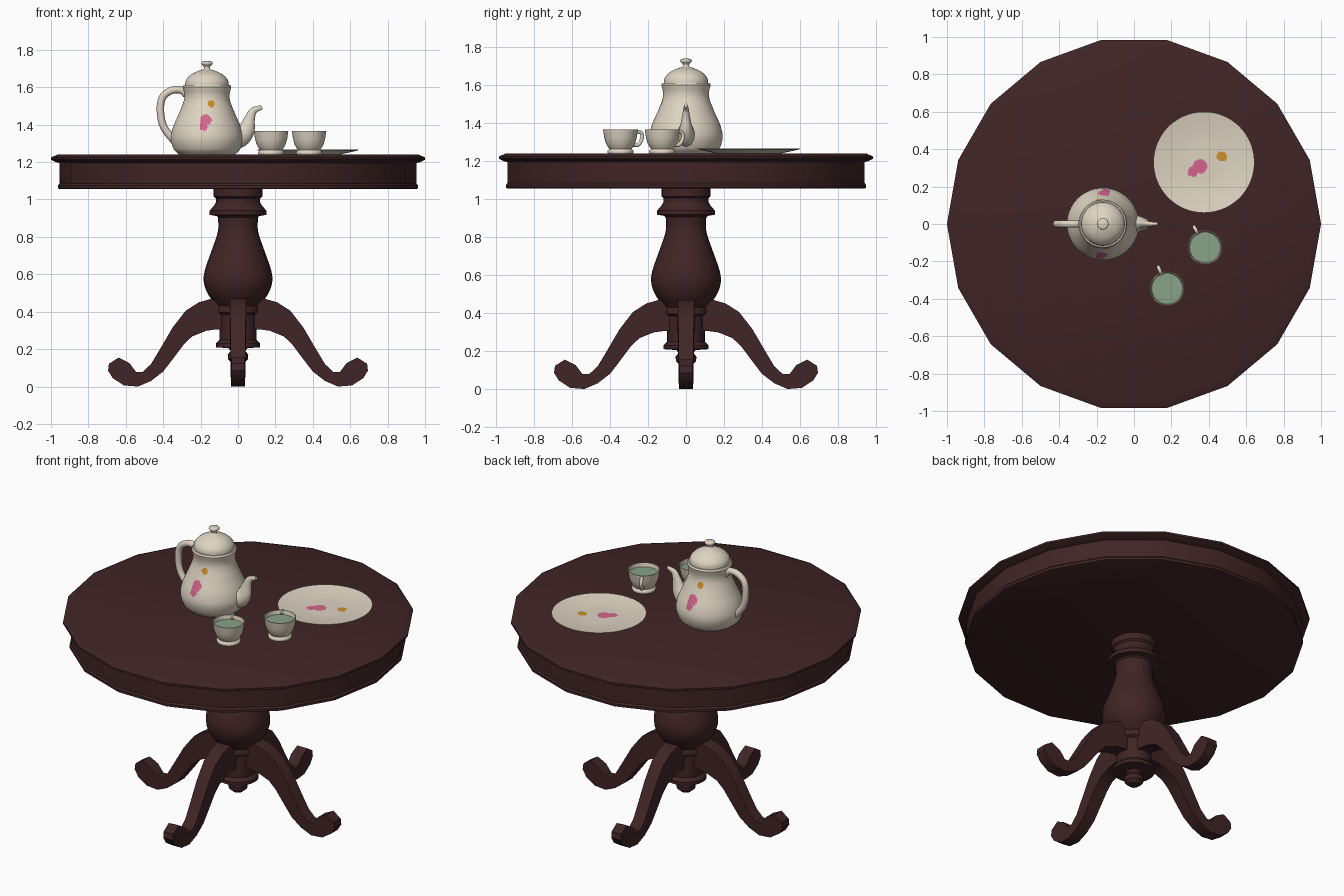
import bpy, bmesh, math
from mathutils import Vector

if "Cube" in bpy.data.objects:
    bpy.data.objects.remove(bpy.data.objects["Cube"])


def material(name, rgb):
    m = bpy.data.materials.new(name)
    m.diffuse_color = (*rgb, 1)
    m.use_nodes = True
    m.node_tree.nodes["Principled BSDF"].inputs["Base Color"].default_value = m.diffuse_color
    return m


WOOD = material("dark mahogany", (0.052, 0.018, 0.019))
CREAM = material("cream china", (0.73, 0.66, 0.54))
TEA = material("green tea", (0.25, 0.37, 0.25))
PINK = material("pink paint", (0.65, 0.13, 0.27))
GOLD = material("gold paint", (0.60, 0.28, 0.025))


def smooth_path(pts, n):
    """Catmull-Rom resampling, n steps per span."""
    if n < 2:
        return [Vector(p) for p in pts]
    v = [Vector(p) for p in pts]
    v = [2 * v[0] - v[1]] + v + [2 * v[-1] - v[-2]]
    out = []
    for i in range(1, len(v) - 2):
        a, b, c, d = v[i - 1:i + 3]
        for k in range(n):
            t = k / n
            out.append(0.5 * (2 * b + (c - a) * t + (2 * a - 5 * b + 4 * c - d) * t * t
                              + (3 * b - a - 3 * c + d) * t ** 3))
    return out + [v[-2]]


def finish(ob, angle=30):
    bpy.ops.object.select_all(action='DESELECT')
    ob.select_set(True)
    bpy.context.view_layer.objects.active = ob
    bpy.ops.object.shade_smooth_by_angle(angle=math.radians(angle))
    return ob


def mesh_object(name, bm, mats, loc=(0, 0, 0), angle=30):
    bmesh.ops.recalc_face_normals(bm, faces=bm.faces)
    me = bpy.data.meshes.new(name)
    bm.to_mesh(me)
    bm.free()
    for m in mats:
        me.materials.append(m)
    ob = bpy.data.objects.new(name, me)
    ob.location = loc
    bpy.context.collection.objects.link(ob)
    return finish(ob, angle)


def lathe(name, profile, segs, mats, loc=(0, 0, 0), angle=30, rule=None):
    """Revolve (r, z) points; points with r = 0 become poles."""
    bm = bmesh.new()
    rings = []
    for r, z in profile:
        if r < 1e-4:
            rings.append([bm.verts.new((0, 0, z))] * segs)
        else:
            rings.append([bm.verts.new((r * math.cos(2 * math.pi * i / segs),
                                        r * math.sin(2 * math.pi * i / segs), z))
                          for i in range(segs)])
    for a, b in zip(rings, rings[1:]):
        for i in range(segs):
            j = (i + 1) % segs
            f = bm.faces.new(list(dict.fromkeys((a[i], a[j], b[j], b[i]))))
            if rule:
                f.material_index = rule(f.calc_center_median())
    return mesh_object(name, bm, mats, loc, angle)


def tube(name, pts, radii, mat, loc=(0, 0, 0), rot=0, squash=1):
    """Round tube along an x-z path with changing radius."""
    path = smooth_path([(x, z, r) for (x, z), r in zip(pts, radii)], 5)
    cu = bpy.data.curves.new(name, 'CURVE')
    cu.dimensions = '3D'
    cu.bevel_depth = 1
    cu.bevel_resolution = 4
    cu.use_fill_caps = True
    sp = cu.splines.new('POLY')
    sp.points.add(len(path) - 1)
    for p, (x, z, r) in zip(sp.points, path):
        p.co = (x, 0, z, 1)
        p.radius = r
    cu.materials.append(mat)
    ob = bpy.data.objects.new(name, cu)
    ob.location, ob.rotation_euler.z, ob.scale.y = loc, rot, squash
    bpy.context.collection.objects.link(ob)
    bpy.ops.object.select_all(action='DESELECT')
    ob.select_set(True)
    bpy.context.view_layer.objects.active = ob
    bpy.ops.object.convert(target='MESH')
    return finish(bpy.context.object, 50)


# Table top with moulded edge and apron (18 sides)
lathe("table_top", [(0, 1.24), (0.965, 1.24), (1.0, 1.225), (1.0, 1.213), (0.975, 1.2),
                    (0.955, 1.195), (0.955, 1.085), (0.963, 1.075), (0.963, 1.06),
                    (0.95, 1.055), (0, 1.055)], 18, [WOOD])

# Turned pedestal
body = smooth_path([(0.107, 0.905), (0.107, 0.83), (0.14, 0.73), (0.178, 0.62),
                    (0.182, 0.55), (0.155, 0.485), (0.11, 0.43)], 3)
lathe("pedestal", [(0, 1.06), (0.13, 1.06), (0.13, 1.015), (0.118, 1.005), (0.118, 0.985),
                   (0.13, 0.965), (0.152, 0.94), (0.152, 0.918), (0.115, 0.912)]
      + [tuple(p) for p in body] +
      [(0.115, 0.42), (0.115, 0.395), (0.1, 0.385), (0.1, 0.25), (0.118, 0.23),
       (0.118, 0.21), (0.05, 0.205), (0.04, 0.19), (0.055, 0.17), (0.053, 0.145),
       (0.03, 0.125), (0, 0.122)], 24, [WOOD])

# Four scrolled legs
outline = [(0.05, .47), (.14, .47), (.21, .45), (.28, .405), (.35, .315), (.42, .195),
           (.465, .12), (.51, .078), (.545, .078), (.58, .125), (.638, .155), (.69, .122),
           (.695, .085), (.67, .045), (.61, .006), (.535, 0), (.465, .03), (.40, .08),
           (.35, .145), (.29, .225), (.245, .268), (.17, .298), (.12, .305), (.05, .305)]
for k, side in enumerate(("right", "back", "left", "front")):
    bm = bmesh.new()
    L, R = ([bm.verts.new((x, s * (0.048 - 0.021 * x), z)) for x, z in outline]
            for s in (1, -1))
    bm.faces.new(L)
    bm.faces.new(R)
    for i in range(len(outline)):
        j = (i + 1) % len(outline)
        bm.faces.new((L[i], L[j], R[j], R[i]))
    leg = mesh_object(side + "_leg", bm, [WOOD], angle=35)
    leg.rotation_euler.z = k * math.pi / 2


# Teapot: painted flower repeats on front and back
def pot_paint(c):
    s = -1 if c.y > 0 else 1
    x, z = c.x * s, c.z
    if abs(c.y) < 0.05:
        return 0
    if math.hypot(x - 0.022, z - 1.513) < 0.019:
        return 2
    if math.hypot(x + 0.006, z - 1.425) < 0.03 or math.hypot(x + 0.018, z - 1.39) < 0.023:
        return 1
    return 0


POT = (-0.166, 0, 0)
pot = smooth_path([(0.15, 1.24), (0.178, 1.27), (0.193, 1.325), (0.182, 1.385), (0.152, 1.455),
                   (0.126, 1.52), (0.121, 1.56), (0.13, 1.602)], 9)
lathe("teapot_body", [(0, 1.24)] + [tuple(p) for p in pot] + [(0.124, 1.612), (0, 1.612)],
      120, [CREAM, PINK, GOLD], POT, 40, pot_paint)
dome = smooth_path([(0.117, 1.61), (0.112, 1.638), (0.085, 1.668), (0.045, 1.688), (0.018, 1.697),
                    (0.018, 1.712), (0.03, 1.724), (0.026, 1.737), (0, 1.741)], 3)
lathe("teapot_lid", [(0, 1.605)] + [(max(p.x, 0), p.y) for p in dome], 40, [CREAM], POT, 50)
tube("teapot_spout", [(-.04, 1.335), (.012, 1.345), (.045, 1.375), (.062, 1.43), (.083, 1.475),
                      (.128, 1.493)], [.075, .064, .046, .029, .019, .011], CREAM, squash=0.75)
tube("teapot_handle", [(-.275, 1.56), (-.305, 1.585), (-.355, 1.583), (-.402, 1.548),
                       (-.415, 1.48), (-.398, 1.39), (-.335, 1.305)], [.02] * 7, CREAM)


# Plate with painted flower
def plate_paint(c):
    if c.z < 1.246:
        return 0
    x, y = c.x + 0.374, c.y + 0.33
    if math.hypot(x - 0.47, y - 0.362) < 0.027:
        return 2
    if math.hypot(x - 0.353, y - 0.308) < 0.038 or math.hypot(x - 0.315, y - 0.28) < 0.028:
        return 1
    return 0


inner = [(0.27 * i / 30, 1.249 + 0.018 * max(0, (i - 12) / 18) ** 1.5) for i in range(31)]
lathe("plate", inner + [(0.268, 1.262), (0.2, 1.247), (0.17, 1.24), (0, 1.24)],
      96, [CREAM, PINK, GOLD], (0.374, 0.33, 0), 40, plate_paint)

# Two tea cups
for name, x, y, turn in (("right_cup", 0.38, -0.125, 118), ("left_cup", 0.177, -0.345, 112)):
    loc = (x, y, 0)
    lathe(name, [(0, 1.24), (0.066, 1.24), (0.07, 1.248), (0.068, 1.256), (0.059, 1.264),
                 (0.066, 1.274), (0.078, 1.295), (0.086, 1.325), (0.092, 1.366), (0.087, 1.367),
                 (0.081, 1.33), (0.07, 1.295), (0, 1.28)], 36, [CREAM], loc, 50)
    lathe(name + "_tea", [(0, 1.342), (0.0825, 1.342)], 36, [TEA], loc)
    tube(name + "_handle", [(.08, 1.345), (.108, 1.355), (.124, 1.335), (.116, 1.305),
                            (.098, 1.285), (.07, 1.285)], [.01] * 6, CREAM, loc,
         math.radians(turn))
